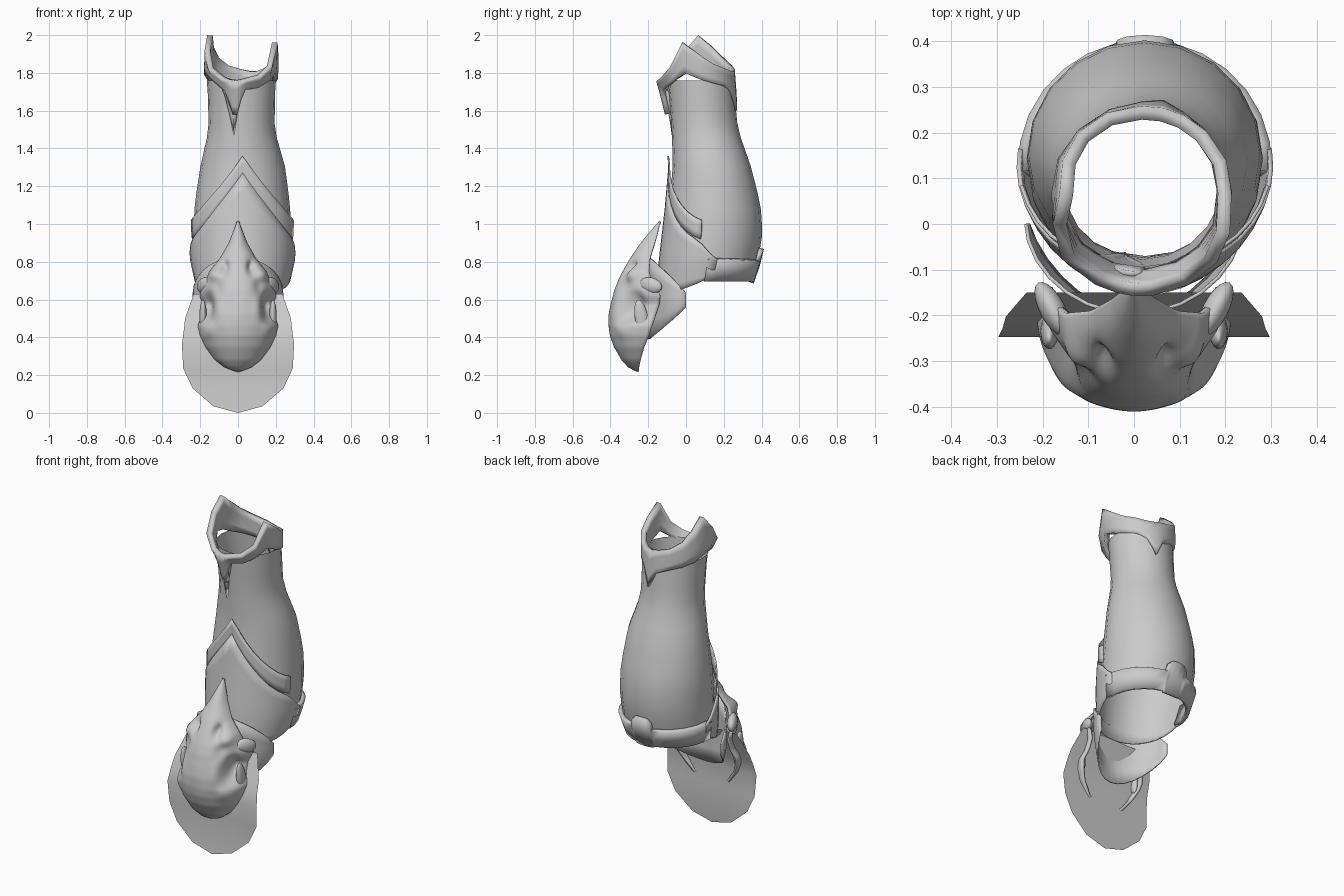
import bpy, math
from math import sin, cos, radians, pi, exp

if "Cube" in bpy.data.objects:
    bpy.data.objects.remove(bpy.data.objects["Cube"])


def lerp_rows(rows, z):
    """Interpolate a table of (key, values...) sorted by descending key."""
    if z >= rows[0][0]:
        return rows[0][1:]
    for a, b in zip(rows, rows[1:]):
        if z >= b[0]:
            t = (a[0] - z) / (a[0] - b[0])
            return [p + (q - p) * t for p, q in zip(a[1:], b[1:])]
    return rows[-1][1:]


# shin outline: z, x min, x max, y front, y back
SHIN = [(2.0, -.145, .19, -.10, .23), (1.82, -.17, .20, -.10, .24), (1.7, -.16, .197, -.09, .255),
        (1.5, -.155, .193, -.075, .275), (1.3, -.20, .25, -.07, .345), (1.1, -.23, .275, -.09, .395),
        (.95, -.235, .282, -.11, .405), (.8, -.232, .28, -.13, .38), (.68, -.215, .262, -.14, .345),
        (.6, -.20, .245, -.145, .32)]


def shin_point(deg, z, off=0.0):
    x0, x1, y0, y1 = lerp_rows(SHIN, z)
    a = radians(deg)
    return ((x0 + x1) / 2 + ((x1 - x0) / 2 + off) * sin(a),
            (y0 + y1) / 2 - ((y1 - y0) / 2 + off) * cos(a), z)


def make(name, verts, faces, thick=0.0, sharp=40):
    me = bpy.data.meshes.new(name)
    me.from_pydata(verts, [], faces)
    ob = bpy.data.objects.new(name, me)
    bpy.context.collection.objects.link(ob)
    bpy.ops.object.select_all(action='DESELECT')
    ob.select_set(True)
    bpy.context.view_layer.objects.active = ob
    if thick:
        m = ob.modifiers.new("thickness", 'SOLIDIFY')
        m.thickness = thick
        m.offset = -1
    bpy.ops.object.shade_smooth_by_angle(angle=radians(sharp))
    return ob


def grid(name, rows, closed=False, thick=0.0, sharp=40):
    """Skin a list of equal-length rows, running from bottom to top."""
    n = len(rows[0])
    verts = [p for r in rows for p in r]
    faces = []
    for i in range(len(rows) - 1):
        for j in range(n if closed else n - 1):
            k = (j + 1) % n
            faces.append((i * n + j, i * n + k, (i + 1) * n + k, (i + 1) * n + j))
    return make(name, verts, faces, thick, sharp)


def wrap(name, edge, nrow, off_bot, off_top, closed=False, thick=0.0):
    """Plate hugging the shin; edge lists (angle, top z, bottom z)."""
    rows = []
    for i in range(nrow + 1):
        t = i / nrow
        rows.append([shin_point(a, b + (tp - b) * t, off_bot(a) + (off_top(a) - off_bot(a)) * t)
                     for a, tp, b in edge])
    return grid(name, rows, closed, thick)


# calf shell
wrap("calf_shell", [(i * 18, 1.76, .70) for i in range(20)], 14,
     lambda a: 0, lambda a: 0, True)

# flared collar with side peaks and hanging points front and back
collar = [(0, 1.755, 1.66), (6, 1.757, 1.71), (25, 1.775, 1.72), (45, 1.83, 1.755), (65, 1.96, 1.80),
          (90, 1.90, 1.765), (112, 1.85, 1.745), (135, 1.825, 1.73), (152, 1.81, 1.70),
          (166, 1.81, 1.60), (180, 1.82, 1.69), (202, 1.84, 1.72), (225, 1.88, 1.74),
          (247, 1.94, 1.76), (270, 2.0, 1.79), (290, 1.92, 1.80), (312, 1.82, 1.76),
          (335, 1.765, 1.70), (347, 1.756, 1.58), (354, 1.755, 1.58)]
flare = lambda a: max(0, cos(radians(a)))
wrap("collar", collar, 4, lambda a: .012 + .02 * flare(a), lambda a: .018 + .045 * flare(a),
     True, .03)

# long point under the collar front
wrap("collar_point", [(330, 1.71, 1.69), (340, 1.71, 1.57), (347, 1.71, 1.47), (353, 1.71, 1.58),
                      (362, 1.71, 1.69)], 4, lambda a: .006, lambda a: .028, False, .015)

# two chevron plates across the front
angles = [-76 + 152 * i / 16 for i in range(17)]
wrap("upper_chevron", [(a, 1.36 - .35 * abs(sin(radians(a))), 1.25 - .34 * abs(sin(radians(a))))
                       for a in angles], 3, lambda a: .018, lambda a: .026, False, .008)
angles = [-98 + 196 * i / 20 for i in range(21)]
wrap("lower_chevron", [(a, 1.27 - .37 * abs(sin(radians(a))) - max(0, abs(a) - 75) * .004,
                        .63 + .10 * (abs(a) / 98) ** 3) for a in angles], 7,
     lambda a: .012, lambda a: .024, False, .01)

# rear band with centre tab
band = [(a, .80 + .015 * abs(a - 180) / 90, .695) for a in range(88, 170, 13)]
band += [(166.5, .80, .69), (167.5, .845, .688), (172, .865, .686), (180, .868, .685)]
band += [(360 - a, t, b) for a, t, b in reversed(band[:-1])]
wrap("rear_band", band, 2, lambda a: .012, lambda a: .022, False, .025)

# knee plate behind the skull
rows = []
for i in range(6):
    t = i / 5
    row = []
    for j in range(15):
        a = radians(-90 + 180 * j / 14)
        c = cos(a)
        z = (.56 - .17 * c) * (1 - t) + (.635 + .19 * c) * t
        w = .19 + .05 * min(1, max(0, (z - .38) / .2))
        row.append((w * sin(a), .0 - .2 * c ** 1.1 if c > 1e-6 else 0.0, z))
    rows.append(row)
grid("knee_plate", rows, thick=.008)

# hanging flat flap, its upper part bent backwards
flap = [(.0, .0), (.13, .035), (.24, .13), (.29, .235), (.297, .36), (.28, .5), (.235, .63)]
bend = lambda z: -.25 + .012 * sin(z * 8) * (z < .4) + max(0, z - .38) * .4
levels = [0, .035, .13, .235, .36, .43, .5, .63]
rows = []
for z in levels:
    w = .288 if z == .43 else dict((b, a) for a, b in flap)[z]
    rows.append([(w * k, bend(z), z) for k in (-1, -.5, 0, .5, 1)])
grid("hanging_flap", rows)

# inverted animal skull: z, half width, front y, rear y
SKULL = [(1.015, .004, -.142, -.136), (.95, .030, -.20, -.15), (.9, .05, -.24, -.165),
         (.82, .095, -.295, -.19), (.75, .152, -.335, -.195), (.7, .172, -.36, -.18),
         (.65, .20, -.38, -.15), (.62, .204, -.387, -.135), (.58, .192, -.398, -.14),
         (.52, .195, -.41, -.16), (.46, .215, -.41, -.18), (.41, .204, -.403, -.195),
         (.35, .175, -.382, -.22), (.28, .122, -.342, -.24), (.24, .07, -.305, -.248),
         (.217, .008, -.26, -.25)]
# pits and bumps: x, z, x radius, z radius, depth
DENTS = [(.165, .57, .032, .075, .065), (.072, .77, .022, .035, .04), (.115, .67, .03, .05, .022),
         (.13, .73, .025, .03, -.02), (.105, .55, .03, .07, -.012), (.155, .44, .03, .04, -.012)]
rows = []
NZ, NA = 64, 48
for i in range(NZ + 1):
    z = .217 + (1.015 - .217) * i / NZ
    w, f, b = lerp_rows(SKULL, z)
    row = []
    for j in range(NA + 1):
        a = -pi / 2 + pi * j / NA
        s, c = sin(a), max(0, cos(a))
        x, y = w * s, b + (f - b) * c ** .9
        d = sum(h * exp(-((abs(x) - px) / rx) ** 2 - ((z - pz) / rz) ** 2)
                for px, pz, rx, rz, h in DENTS)
        d *= min(1, c * 2.2)
        row.append((x - d * .45 * s, y + d * c ** .3, z))
    rows.append(row)
grid("skull", rows, thick=.015, sharp=60)

# swept-back brow lugs and cheek bars, one on each side of the skull
for side, label in ((-1, "left"), (1, "right")):
    for part, loc, scale, rot in (
            ("brow_lug", (.178, -.187, .675), (.028, .068, .042), (radians(-12), 0, radians(-28))),
            ("cheek_bar", (.185, -.235, .50), (.02, .035, .10), (radians(10), 0, 0))):
        bpy.ops.mesh.primitive_uv_sphere_add(
            segments=20, ring_count=12, radius=1, location=(side * loc[0], loc[1], loc[2]),
            rotation=(rot[0], rot[1], side * rot[2]))
        ob = bpy.context.object
        ob.name = f"{part}_{label}"
        ob.scale = scale
        bpy.ops.object.shade_smooth()
